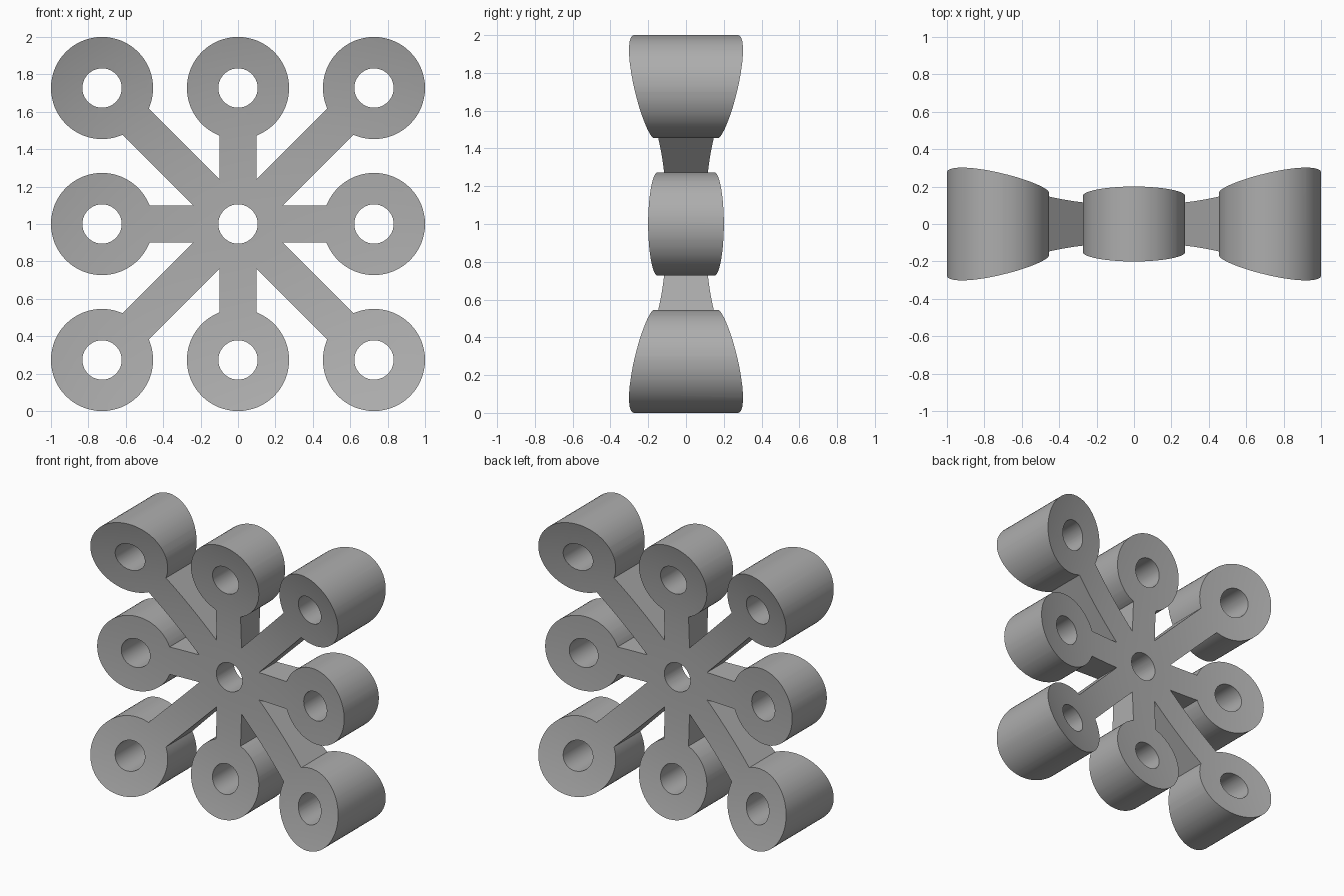
import bpy, bmesh, math
from mathutils import Matrix, Vector

old = bpy.data.objects.get("Cube")
if old:
    bpy.data.objects.remove(old)

GRID = 0.727        # spacing of the ring centres
RING_R = 0.273
HOLE_R = 0.105
ARM_W = 0.2
MID = Vector((0, 0, 1))
CELLS = [(i, k) for i in (-1, 0, 1) for k in (-1, 0, 1)]

grey = bpy.data.materials.new("plain grey")
grey.use_nodes = True
colour = (0.42, 0.42, 0.42, 1)
grey.diffuse_color = colour
grey.node_tree.nodes["Principled BSDF"].inputs["Base Color"].default_value = colour


def make_object(name, bm):
    bmesh.ops.recalc_face_normals(bm, faces=bm.faces)
    mesh = bpy.data.meshes.new(name)
    bm.to_mesh(mesh)
    bm.free()
    mesh.materials.append(grey)
    obj = bpy.data.objects.new(name, mesh)
    bpy.context.collection.objects.link(obj)
    return obj


def add_cylinder(bm, i, k, radius, depth):
    place = Matrix.Translation(MID + Vector((i, 0, k)) * GRID)
    bmesh.ops.create_cone(bm, cap_ends=True, segments=64, radius1=radius,
                          radius2=radius, depth=depth,
                          matrix=place @ Matrix.Rotation(math.pi / 2, 4, 'X'))


# Rings and crossing arms, each with its own depth so no caps coincide
bm = bmesh.new()
for i, k in CELLS:
    if i or k:
        add_cylinder(bm, i, k, RING_R, 1.0)
for n in range(4):
    length = 2 * GRID * (math.sqrt(2) if n % 2 else 1)
    turn = Matrix.Rotation(n * math.pi / 4, 4, 'Y')
    size = Matrix.Diagonal((length, 0.8 + 0.04 * n, ARM_W, 1))
    bmesh.ops.create_cube(bm, size=1, matrix=Matrix.Translation(MID) @ turn @ size)
frame = make_object("ring_and_arm_frame", bm)

# Nine through holes
bm = bmesh.new()
for i, k in CELLS:
    add_cylinder(bm, i, k, HOLE_R, 1.4)
holes = make_object("hole_cutter", bm)

# Solid of revolution with hollow front and back that sets the thickness
bm = bmesh.new()
steps = 20
radii = [1.4 * s / steps for s in range(steps + 1)]
front = [(r, -0.1 - 0.1 * r ** 2.65) for r in radii]
profile = front + [(r, -y) for r, y in reversed(front)]
verts = [bm.verts.new((r, y, 1)) for r, y in profile]
edges = [bm.edges.new(pair) for pair in zip(verts, verts[1:])]
bmesh.ops.spin(bm, geom=verts + edges, cent=MID, axis=(0, 1, 0),
               angle=math.tau, steps=72)
bmesh.ops.remove_doubles(bm, verts=bm.verts, dist=0.0005)
dish = make_object("dished_envelope", bm)

# Cut the holes, then trim to the dished thickness
for cutter, operation in ((holes, 'DIFFERENCE'), (dish, 'INTERSECT')):
    cutter.hide_render = True
    mod = frame.modifiers.new(operation.lower(), 'BOOLEAN')
    mod.object = cutter
    mod.operation = operation
    mod.solver = 'EXACT'
    mod.use_self = operation == 'DIFFERENCE'

bpy.ops.object.select_all(action='DESELECT')
frame.select_set(True)
bpy.context.view_layer.objects.active = frame
for mod in list(frame.modifiers):
    bpy.ops.object.modifier_apply(modifier=mod.name)
for cutter in (holes, dish):
    bpy.data.objects.remove(cutter)
bpy.ops.object.shade_smooth_by_angle(angle=math.radians(30))
